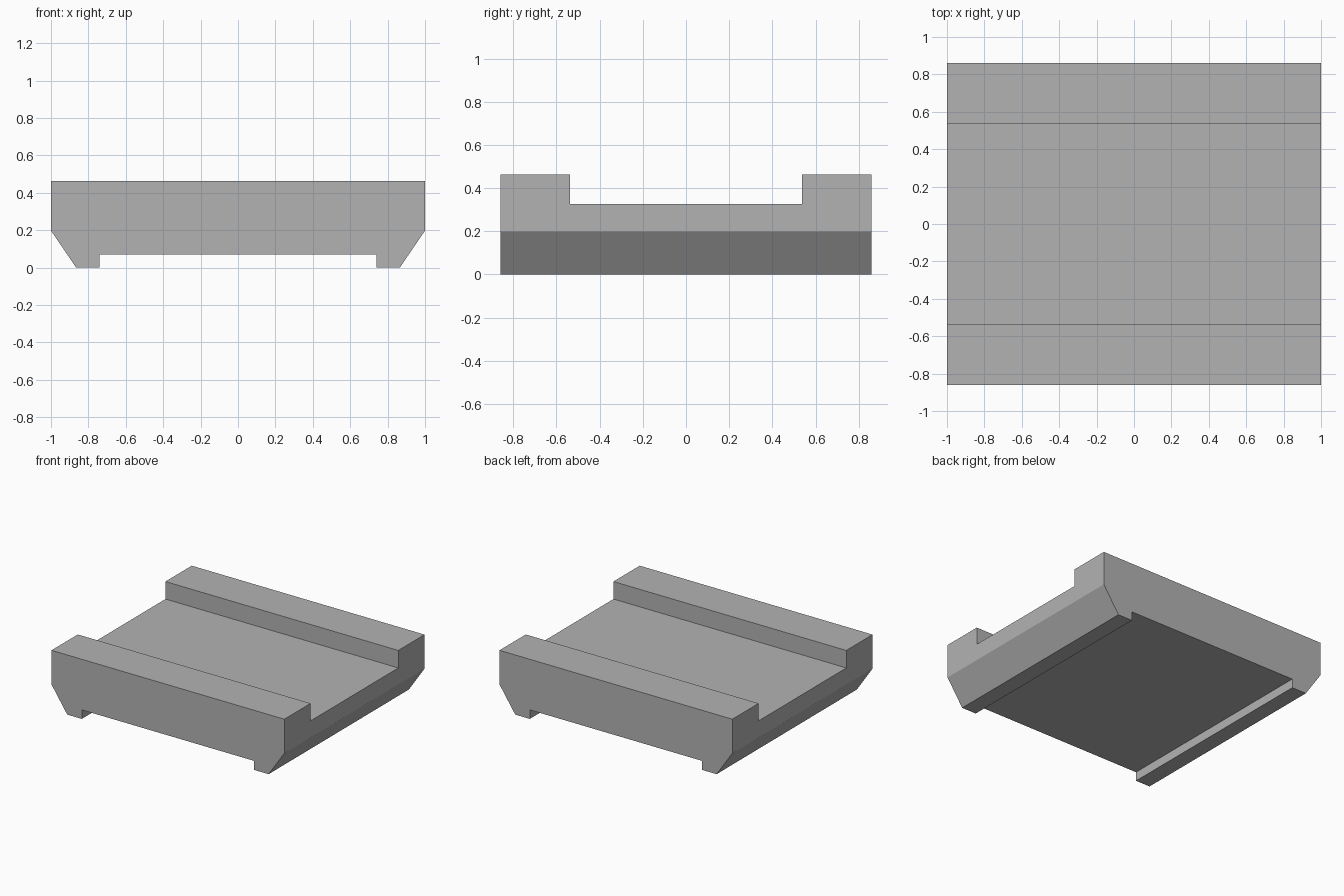
import bpy
import bmesh

HALF_DEPTH = 0.86
TOP = 0.463
DECK = 0.327
GROOVE_HALF = 0.538

cube = bpy.data.objects.get("Cube")
if cube:
    bpy.data.objects.remove(cube, do_unlink=True)


def make_material(name, color):
    mat = bpy.data.materials.new(name)
    mat.use_nodes = True
    mat.diffuse_color = color
    mat.node_tree.nodes["Principled BSDF"].inputs["Base Color"].default_value = color
    return mat


def extrude_profile(name, profile, half_depth):
    """Solid with an x-z outline, extruded along y and centred on y = 0."""
    bm = bmesh.new()
    face = bm.faces.new([bm.verts.new((x, -half_depth, z)) for x, z in profile])
    result = bmesh.ops.extrude_face_region(bm, geom=[face])
    moved = [g for g in result["geom"] if isinstance(g, bmesh.types.BMVert)]
    bmesh.ops.translate(bm, verts=moved, vec=(0, 2 * half_depth, 0))
    bmesh.ops.recalc_face_normals(bm, faces=bm.faces)
    mesh = bpy.data.meshes.new(name)
    bm.to_mesh(mesh)
    bm.free()
    obj = bpy.data.objects.new(name, mesh)
    bpy.context.collection.objects.link(obj)
    return obj


# Body: mirrored outline with chamfered sides and two runner feet
half = [(0.74, 0.07), (0.74, 0), (0.865, 0), (1, 0.198), (1, TOP)]
outline = half + [(-x, z) for x, z in reversed(half)]
body = extrude_profile("grooved_block", outline, HALF_DEPTH)
body.data.materials.append(make_material("grey", (0.45, 0.45, 0.45, 1)))

# Wide channel across the top, leaving a raised rail at front and back
channel = [(-1.2, DECK), (1.2, DECK), (1.2, 0.7), (-1.2, 0.7)]
cutter = extrude_profile("channel_cutter", channel, GROOVE_HALF)
cutter.hide_render = True
cut = body.modifiers.new("channel", "BOOLEAN")
cut.operation = "DIFFERENCE"
cut.solver = "EXACT"
cut.object = cutter
bpy.context.view_layer.objects.active = body
bpy.ops.object.modifier_apply(modifier=cut.name)
bpy.data.objects.remove(cutter, do_unlink=True)
